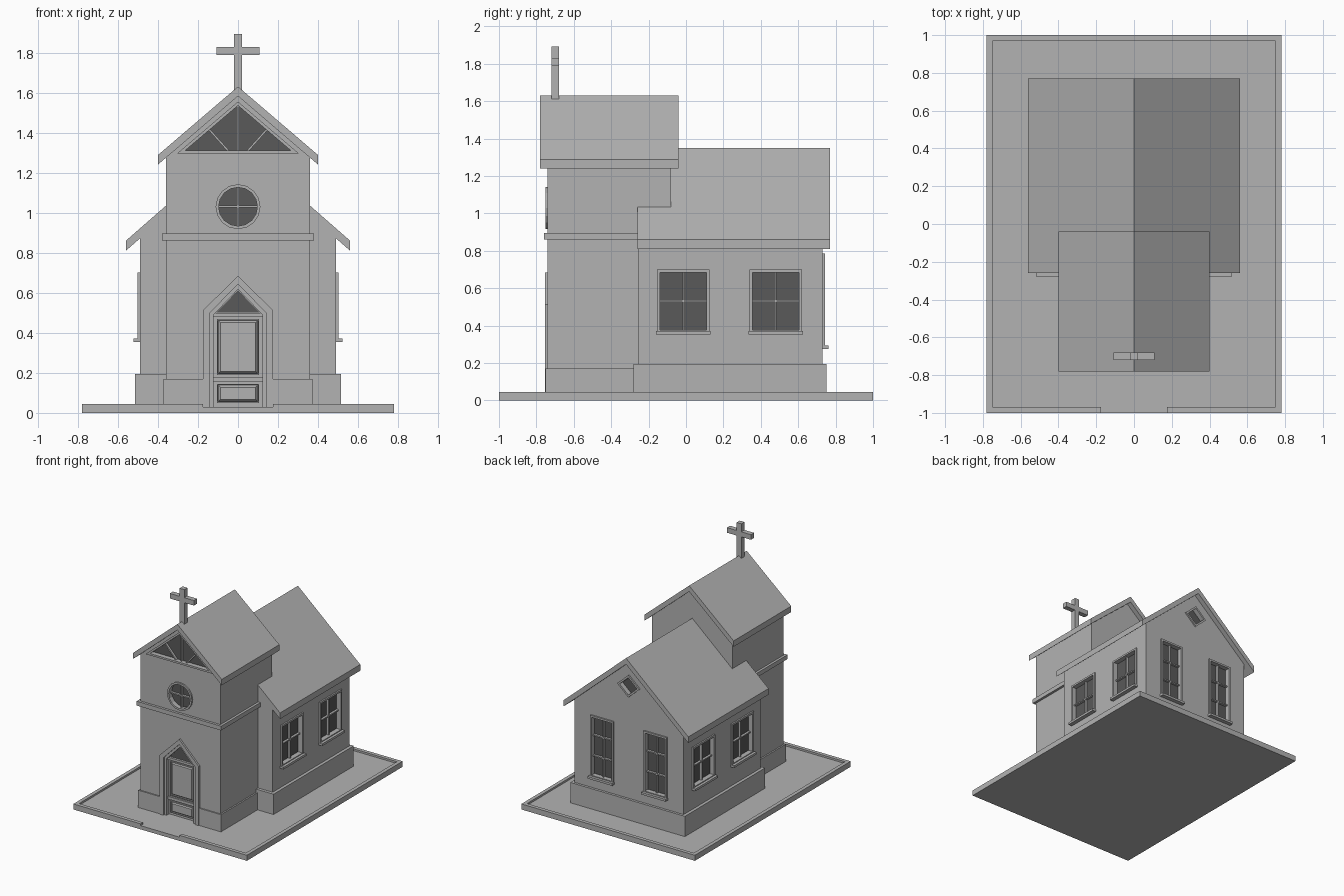
import bpy, bmesh
from math import radians, cos, sin, pi
from mathutils import Matrix, Vector

cube = bpy.data.objects.get("Cube")
if cube:
    bpy.data.objects.remove(cube, do_unlink=True)


def material(name, value):
    m = bpy.data.materials.new(name)
    m.use_nodes = True
    m.diffuse_color = (value, value, value, 1)
    m.node_tree.nodes["Principled BSDF"].inputs["Base Color"].default_value = m.diffuse_color
    return m


STONE = material("pale grey stone", 0.45)
GLASS = material("dark grey glass", 0.1)


# Local frame of a wall: u along it, v up, w outward
def wall(angle, dist):
    return (Matrix.Rotation(radians(angle), 4, 'Z') @ Matrix.Translation((0, -dist, 0))
            @ Matrix.Rotation(pi / 2, 4, 'X'))


WORLD = wall(0, 0)


def finish(name, bm, mat, xf):
    bmesh.ops.transform(bm, matrix=xf, verts=bm.verts)
    bmesh.ops.recalc_face_normals(bm, faces=bm.faces)
    mesh = bpy.data.meshes.new(name)
    bm.to_mesh(mesh)
    bm.free()
    mesh.materials.append(mat)
    ob = bpy.data.objects.new(name, mesh)
    bpy.context.collection.objects.link(ob)
    return ob


def prism(name, outline, w0, w1, xf=WORLD, mat=STONE, taper=0):
    bm = bmesh.new()
    front = offset(outline, taper) if taper else outline
    a = [bm.verts.new((u, v, w0)) for u, v in outline]
    b = [bm.verts.new((u, v, w1)) for u, v in front]
    bm.faces.new(a[::-1])
    bm.faces.new(b)
    for i in range(len(a)):
        bm.faces.new((a[i - 1], a[i], b[i], b[i - 1]))
    return finish(name, bm, mat, xf)


def ring(name, outer, inner, w0, w1, xf):
    bm = bmesh.new()
    loops = [[bm.verts.new((u, v, w)) for u, v in pts]
             for pts, w in ((outer, w0), (outer, w1), (inner, w1), (inner, w0))]
    for k in range(4):
        a, b = loops[k - 1], loops[k]
        for i in range(len(a)):
            bm.faces.new((a[i - 1], a[i], b[i], b[i - 1]))
    return finish(name, bm, STONE, xf)


def rect(u0, u1, v0, v1):
    return [(u0, v0), (u1, v0), (u1, v1), (u0, v1)]


def house(half, bottom, eave, apex):
    return [(-half, bottom), (half, bottom), (half, eave), (0, apex), (-half, eave)]


def offset(pts, d):
    """Move a counter-clockwise convex outline inward by d."""
    pts = [Vector(p) for p in pts]
    out = []
    for i, p in enumerate(pts):
        e1, e2 = (p - pts[i - 1]).normalized(), (pts[(i + 1) % len(pts)] - p).normalized()
        n1, n2 = Vector((-e1.y, e1.x)), Vector((-e2.y, e2.x))
        out.append(tuple(p + d * (n1 + n2) / (1 + n1.dot(n2))))
    return out


def box(name, x0, x1, y0, y1, z0, z1):
    return prism(name, rect(x0, x1, z0, z1), -y1, -y0)


def cut(targets, outline, xf, depth):
    cutter = prism("cutter", outline, -depth, 0.1, xf)
    for ob in targets:
        mod = ob.modifiers.new("opening", 'BOOLEAN')
        mod.operation, mod.solver, mod.object = 'DIFFERENCE', 'EXACT', cutter
        bpy.context.view_layer.objects.active = ob
        bpy.ops.object.modifier_apply(modifier=mod.name)
    bpy.data.objects.remove(cutter, do_unlink=True)


def bar(name, p, q, xf, width=0.01):
    p, q = Vector(p), Vector(q)
    e = (q - p).normalized() * width / 2
    n = Vector((-e.y, e.x))
    prism(name, [p - n, q - n, q + n, p + n], -0.03, -0.008, xf)


# Recessed glazed opening with frame, glazing bars and optional sill
def window(name, outline, xf, target, bars=(), sill=False, proud=0.012):
    inner = offset(outline, 0.015)
    cut([target], inner, xf, 0.03)
    prism(name + "_glass", inner, -0.034, -0.027, xf, GLASS)
    ring(name + "_frame", outline, inner, -0.03, proud, xf)
    for p, q in bars:
        bar(name + "_bar", p, q, xf)
    if sill:
        (u0, v0), (u1, _) = outline[:2]
        prism(name + "_sill", rect(u0 - 0.005, u1 + 0.005, v0 - 0.01, v0 + 0.008), 0, 0.033, xf)


def sash(name, u, half, v0, v1, rows, xf, target):
    bars = [((u, v0 + 0.01), (u, v1 - 0.01))]
    for r in range(1, rows):
        v = v0 + (v1 - v0) * r / rows
        bars.append(((u - half + 0.01, v), (u + half - 0.01, v)))
    window(name, rect(u - half, u + half, v0, v1), xf, target, bars, sill=True)


def roof(name, half, eave, ridge, thick, y0, y1):
    top = [(half, eave), (0, ridge), (-half, eave)]
    under = [(u, v - thick) for u, v in reversed(top)]
    prism(name, under + top, -y1, -y0)


# Ground slab with a low rim, open at the entrance
box("ground_slab", -0.78, 0.78, -1, 1, 0, 0.03)
for s in (-1, 1):
    box("side_rim", *sorted((s * 0.75, s * 0.78)), -1, 1, 0.02, 0.045)
    box("front_rim", *sorted((s * 0.175, s * 0.76)), -1, -0.97, 0.02, 0.045)
box("back_rim", -0.76, 0.76, 0.97, 1, 0.02, 0.045)

# Main hall
hall = prism("hall_walls", house(0.49, 0.02, 0.9, 1.32), -0.73, 0.255)
box("hall_plinth", -0.515, 0.515, -0.28, 0.75, 0.02, 0.195)
roof("hall_roof", 0.56, 0.86, 1.35, 0.05, -0.26, 0.77)

# Entrance tower
tower = prism("tower_walls", house(0.36, 0.02, 1.29, 1.6), 0.08, 0.74)
tower_plinth = box("tower_plinth", -0.372, 0.372, -0.75, -0.25, 0.02, 0.17)
box("tower_band", -0.38, 0.38, -0.76, -0.25, 0.86, 0.895)
roof("tower_roof", 0.4, 1.288, 1.63, 0.048, -0.78, -0.04)

# Cross on the ridge
box("cross_post", -0.021, 0.021, -0.72, -0.68, 1.58, 1.893)
box("cross_arm", -0.108, 0.108, -0.72, -0.68, 1.787, 1.828)

# Side and back windows of the hall
for s in (-1, 1):
    for y in (-0.015, 0.48):
        sash("side_window", s * y, 0.14, 0.363, 0.7, 2, wall(s * 90, 0.49), hall)
    sash("back_window", s * 0.24, 0.105, 0.285, 0.785, 3, wall(180, 0.73), hall)
diamond = [(0.1 * cos(k * pi / 2), 1.11 + 0.09 * sin(k * pi / 2)) for k in range(4)]
window("back_diamond_window", diamond, wall(180, 0.73), hall)

# Round and gable windows of the tower
front = wall(0, 0.74)
circle = [(0.112 * cos(k * pi / 8), 1.03 + 0.112 * sin(k * pi / 8)) for k in range(16)]
window("round_window", circle, front, tower,
       [((-0.1, 1.03), (0.1, 1.03)), ((0, 0.93), (0, 1.13))])
fan = [((0, 1.305), (0, 1.54))]
fan += [((s * 0.045, 1.305), (s * 0.148, 1.42)) for s in (-1, 1)]
window("gable_window", [(-0.305, 1.295), (0.305, 1.295), (0, 1.555)], front, tower, fan)

# Pointed doorway with stepped surround
outer = house(0.175, 0.03, 0.512, 0.685)
middle = house(0.142, 0.03, 0.498, 0.643)
inner = house(0.122, 0.03, 0.49, 0.617)
cut([tower, tower_plinth], middle, front, 0.045)
ring("door_surround", outer, middle, -0.045, 0.015, front)
ring("door_frame", middle, inner, -0.045, 0.003, front)
prism("door_leaf", inner, -0.05, -0.03, front)
prism("door_fanlight", [(-0.108, 0.502), (0.108, 0.502), (0, 0.612)], -0.032, -0.025, front, GLASS)
prism("door_transom", rect(-0.122, 0.122, 0.478, 0.498), -0.035, -0.012, front)
prism("door_rail", rect(-0.122, 0.122, 0.155, 0.178), -0.035, -0.015, front)
for v0, v1 in ((0.05, 0.145), (0.19, 0.468)):
    panel = rect(-0.105, 0.105, v0, v1)
    ring("door_panel_moulding", panel, offset(panel, 0.006), -0.035, -0.018, front)
    prism("door_panel", offset(panel, 0.006), -0.031, -0.016, front, taper=0.011)
